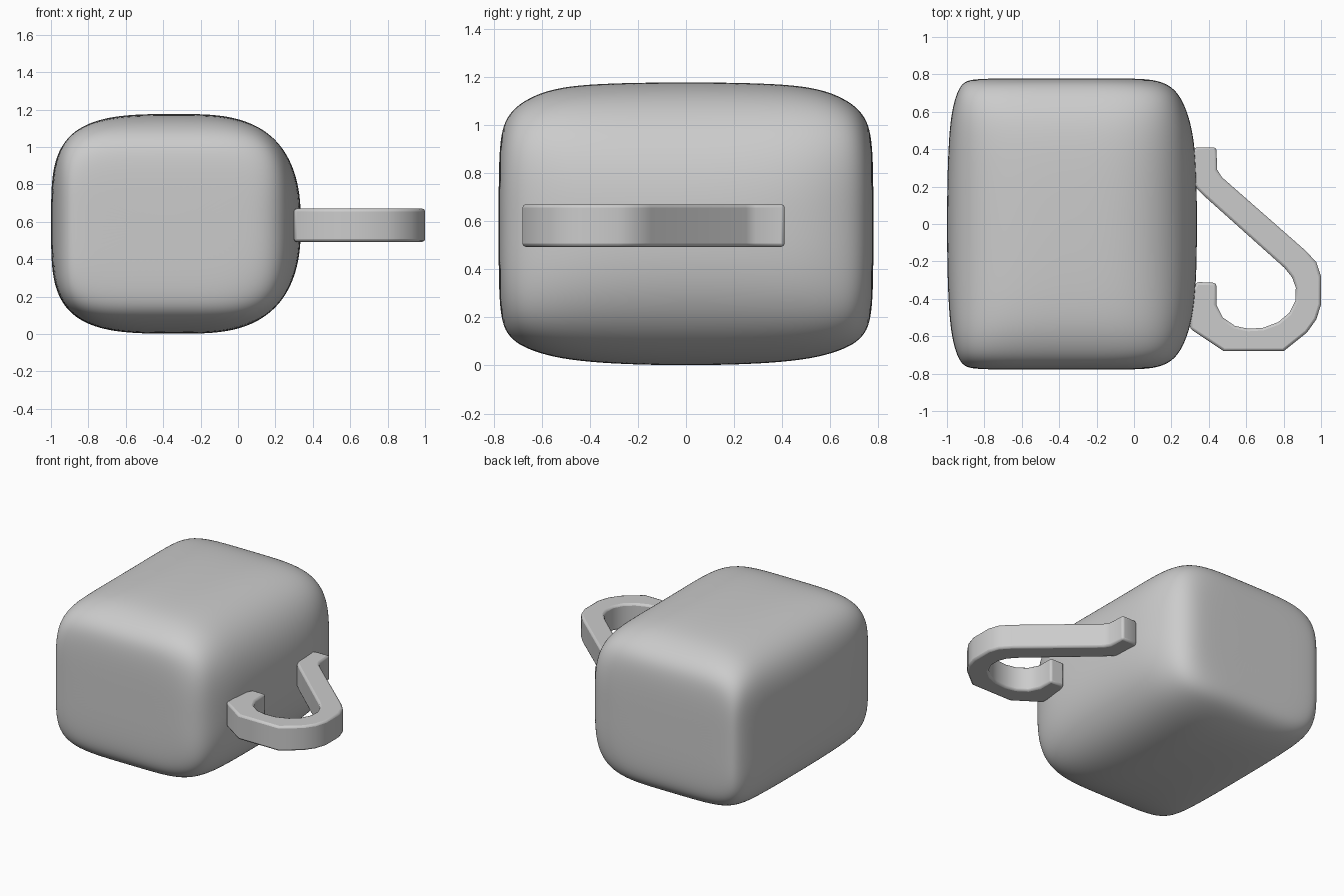
import bpy, bmesh, math

if "Cube" in bpy.data.objects:
    bpy.data.objects.remove(bpy.data.objects["Cube"])


def make_object(name, bm):
    bmesh.ops.recalc_face_normals(bm, faces=bm.faces[:])
    mesh = bpy.data.meshes.new(name)
    bm.to_mesh(mesh)
    bm.free()
    obj = bpy.data.objects.new(name, mesh)
    bpy.context.collection.objects.link(obj)
    bpy.ops.object.select_all(action='DESELECT')
    obj.select_set(True)
    bpy.context.view_layer.objects.active = obj
    return obj


# Body: rounded sections lofted along y (|y|, left, right, bottom, top, squareness)
SECTIONS = [
    (0.00, -1.00, 0.337, 0.000, 1.177, 1.0),
    (0.25, -0.998, 0.335, 0.004, 1.175, 1.02),
    (0.45, -0.99, 0.322, 0.018, 1.166, 1.1),
    (0.58, -0.978, 0.292, 0.041, 1.144, 1.24),
    (0.68, -0.955, 0.25, 0.077, 1.098, 1.46),
    (0.735, -0.93, 0.20, 0.118, 1.047, 1.5),
    (0.765, -0.90, 0.135, 0.175, 0.985, 1.42),
    (0.777, -0.84, 0.05, 0.28, 0.88, 1.3),
    (0.779, -0.62, -0.12, 0.45, 0.71, 1.1),
]
SIDES = 64


def section_ring(bm, y, left, right, bottom, top, square):
    cx, cz = (left + right) / 2, (bottom + top) / 2
    half_w, half_h = (right - left) / 2, (top - bottom) / 2
    ring = []
    for i in range(SIDES):
        t = 2 * math.pi * i / SIDES
        c, s = math.cos(t), math.sin(t)
        n = (3.2 - 0.6 * c) * square  # tighter corners on the left than on the handle side
        r = (abs(c) ** n + abs(s) ** n) ** (-1 / n)
        ring.append(bm.verts.new((cx + half_w * r * c, y, cz + half_h * r * s)))
    return ring


bm = bmesh.new()
front = [(-s[0],) + s[1:] for s in reversed(SECTIONS[1:])]
rings = [section_ring(bm, *s) for s in front + SECTIONS]
for a, b in zip(rings, rings[1:]):
    for i in range(SIDES):
        j = (i + 1) % SIDES
        bm.faces.new((a[i], a[j], b[j], b[i]))
bm.faces.new(rings[0])
bm.faces.new(rings[-1])
body = make_object("body", bm)
sub = body.modifiers.new("smooth", 'SUBSURF')
sub.levels = sub.render_levels = 2
bpy.ops.object.shade_smooth()

# Handle: hooked flat outline seen from above, extruded in z
OUTLINE = [
    (0.30, 0.39), (0.335, 0.41), (0.44, 0.41), (0.445, 0.29), (0.47, 0.25), (0.92, -0.145),
    (0.975, -0.205), (1.0, -0.28), (1.0, -0.43), (0.975, -0.51), (0.925, -0.58), (0.80, -0.68),
    (0.48, -0.68), (0.30, -0.56), (0.295, -0.40), (0.335, -0.31), (0.44, -0.315),
    (0.44, -0.43), (0.475, -0.50), (0.54, -0.545), (0.61, -0.56), (0.69, -0.555),
    (0.77, -0.525), (0.83, -0.475), (0.863, -0.41), (0.865, -0.34), (0.845, -0.285),
    (0.805, -0.235), (0.375, 0.15), (0.335, 0.19), (0.30, 0.25),
]
bm = bmesh.new()
face = bm.faces.new([bm.verts.new((x, y, 0.493)) for x, y in OUTLINE])
ext = bmesh.ops.extrude_face_region(bm, geom=[face])
moved = [g for g in ext["geom"] if isinstance(g, bmesh.types.BMVert)]
bmesh.ops.translate(bm, vec=(0, 0, 0.177), verts=moved)
handle = make_object("handle", bm)
bev = handle.modifiers.new("soft_edges", 'BEVEL')
bev.width = 0.014
bev.segments = 2
bev.limit_method = 'ANGLE'
bev.angle_limit = math.radians(50)
bpy.ops.object.shade_smooth_by_angle(angle=math.radians(40))
